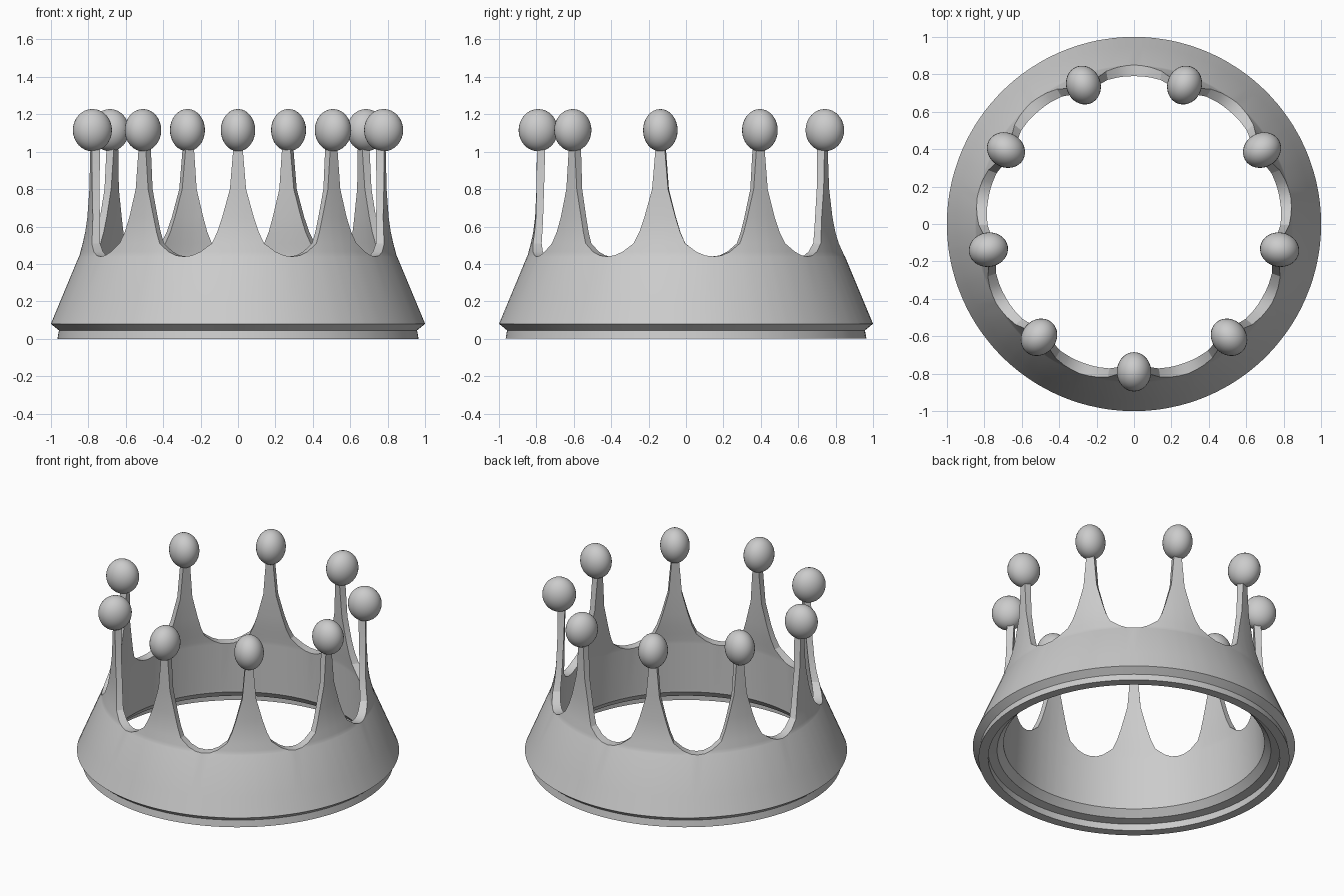
import bpy, bmesh, math

if "Cube" in bpy.data.objects:
    bpy.data.objects.remove(bpy.data.objects["Cube"], do_unlink=True)

SPIKES = 9
metal = bpy.data.materials.new("grey metal")
metal.use_nodes = True
grey = (0.6, 0.6, 0.6, 1)
metal.diffuse_color = grey
metal.node_tree.nodes["Principled BSDF"].inputs["Base Color"].default_value = grey


def finish(obj, angle):
    obj.data.materials.append(metal)
    bpy.ops.object.select_all(action='DESELECT')
    obj.select_set(True)
    bpy.context.view_layer.objects.active = obj
    bpy.ops.object.shade_smooth_by_angle(angle=math.radians(angle))


# Wall levels, valley to spike tip: height, outer radius, inner radius, half angle of spike
levels = [(0.44, 0.85, 0.79, 20), (0.445, 0.847, 0.79, 17), (0.465, 0.842, 0.788, 13.8),
          (0.51, 0.83, 0.783, 9.7), (0.57, 0.817, 0.775, 7.8), (0.65, 0.807, 0.768, 6),
          (0.8, 0.8, 0.76, 3.1), (1.05, 0.797, 0.752, 1.6)]
# Stepped foot of the band, from inside to outside
foot = [(0.81, 0.12), (0.81, 0.1), (0.85, 0.055), (0.905, 0.045), (0.905, 0),
        (0.965, 0), (0.957, 0.045), (1.0, 0.08), (0.95, 0.2)]

# Columns around the crown: angle and index of the topmost level
columns = []
for s in range(SPIKES):
    mid = -90 + s * 360 / SPIKES
    columns += [(mid - l[3], i) for i, l in enumerate(levels)]
    columns += [(mid + l[3], i) for i, l in reversed(list(enumerate(levels))) if i > 0]

bm = bmesh.new()


def vert(angle, r, z):
    a = math.radians(angle)
    return bm.verts.new((r * math.cos(a), r * math.sin(a), z))


# Each column is a loop: inner wall downwards, foot, outer wall upwards
loops = []
for angle, top in columns:
    inner = [vert(angle, l[2], l[0]) for l in levels[:top + 1]]
    outer = [vert(angle, l[1], l[0]) for l in levels[:top + 1]]
    pad = len(levels) - top - 1
    inner += inner[-1:] * pad
    outer += outer[-1:] * pad
    loops.append(inner[::-1] + [vert(angle, r, z) for r, z in foot] + outer)

for c, a in enumerate(loops):
    b = loops[(c + 1) % len(loops)]
    for k in range(len(a)):
        n = (k + 1) % len(a)
        corners = list(dict.fromkeys((a[k], b[k], b[n], a[n])))
        if len(corners) > 2:
            bm.faces.new(corners)
bmesh.ops.recalc_face_normals(bm, faces=bm.faces)
mesh = bpy.data.meshes.new("crown_band")
bm.to_mesh(mesh)
bm.free()
band = bpy.data.objects.new("crown_band", mesh)
bpy.context.collection.objects.link(band)
finish(band, 25)

# Egg-shaped balls on the spike tips
for s in range(SPIKES):
    a = math.radians(-90 + s * 360 / SPIKES)
    bpy.ops.mesh.primitive_uv_sphere_add(
        segments=32, ring_count=16, radius=1,
        location=(0.79 * math.cos(a), 0.79 * math.sin(a), 1.115), rotation=(0, 0, a))
    ball = bpy.context.object
    ball.name = f"spike_ball_{s + 1}"
    ball.scale = (0.105, 0.092, 0.113)
    finish(ball, 60)
